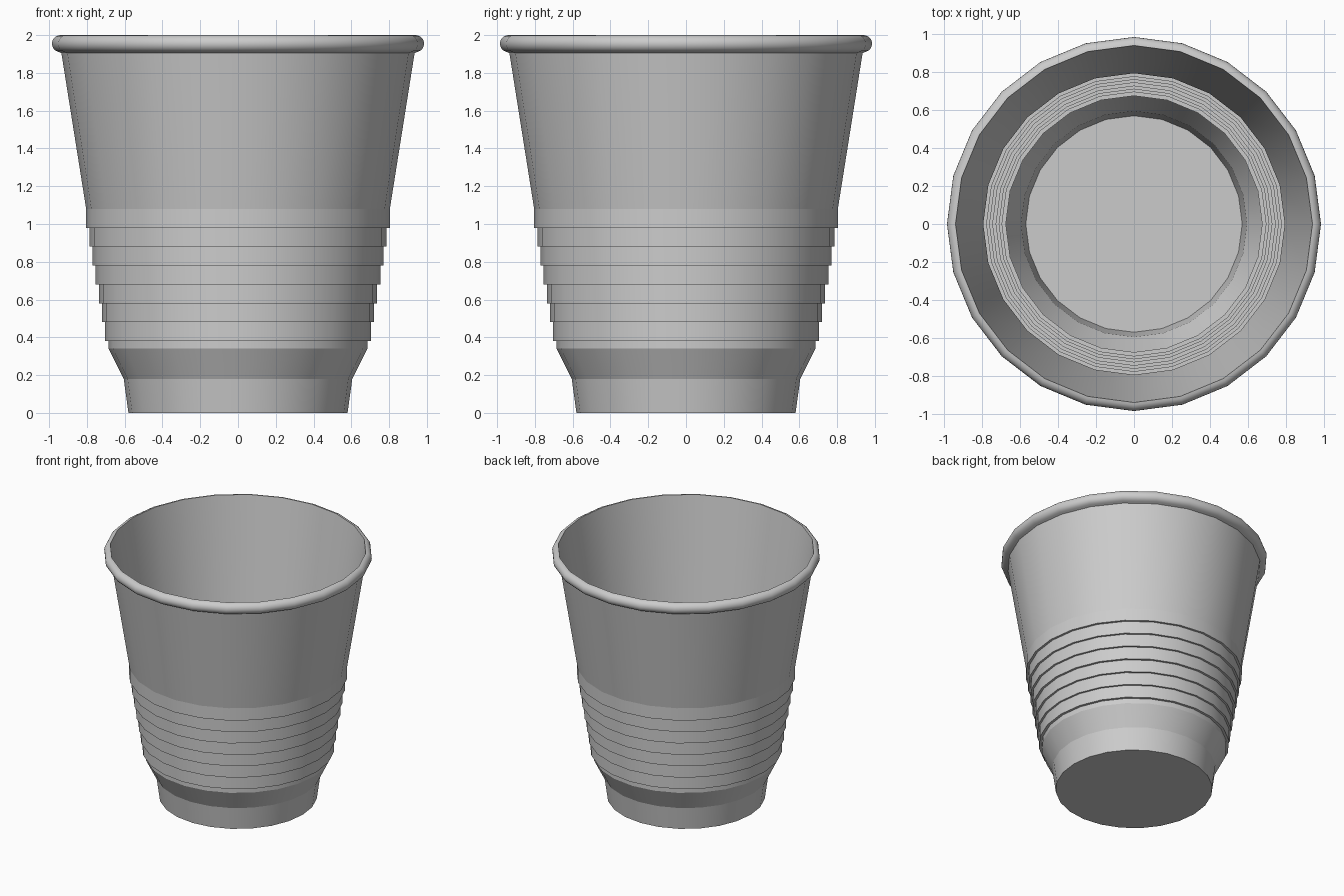
import bpy, bmesh
from math import sin, cos, pi

if "Cube" in bpy.data.objects:
    bpy.data.objects.remove(bpy.data.objects["Cube"])

SIDES = 24
WALL = 0.01

# Outer wall profile (radius, height), from foot to top of the grip rings
outer = [(0.58, 0.0), (0.605, 0.18), (0.685, 0.34)]
radii = [0.685, 0.705, 0.72, 0.736, 0.754, 0.77, 0.786, 0.804]
for i in range(7):
    z = 0.38 + 0.1 * i
    outer += [(radii[i], z), (radii[i + 1], z)]
outer += [(0.804, 1.08), (0.935, 1.91)]

# Inner wall follows the outer one
inner = [(r - WALL, z) for r, z in outer[1:-1]]
inner = [(0.57, WALL)] + inner

# Rolled rim, rounded outwards
rim = [(0.94 + 0.045 * cos(a), 1.955 + 0.045 * sin(a))
       for a in [-pi / 2 + pi * i / 10 for i in range(11)]]
profile = outer[:-1] + [(0.935, 1.905)] + rim[1:] + inner[::-1]
rim_start = len(outer)
rim_end = rim_start + len(rim) - 2

# Lathe the profile
bm = bmesh.new()
rings = []
for r, z in profile:
    rings.append([bm.verts.new((r * cos(2 * pi * k / SIDES),
                                r * sin(2 * pi * k / SIDES), z))
                  for k in range(SIDES)])
for a, b in zip(rings, rings[1:]):
    for k in range(SIDES):
        n = (k + 1) % SIDES
        bm.faces.new((a[k], a[n], b[n], b[k])).smooth = True

# Underside and inside floor
bm.faces.new(rings[0][::-1])
bm.faces.new(rings[-1])

# Crisp horizontal creases everywhere except on the rounded rim
for i, ring in enumerate(rings):
    if rim_start <= i < rim_end:
        continue
    for k in range(SIDES):
        e = bm.edges.get((ring[k], ring[(k + 1) % SIDES]))
        e.smooth = False

bmesh.ops.recalc_face_normals(bm, faces=bm.faces[:])
mesh = bpy.data.meshes.new("cup")
bm.to_mesh(mesh)
bm.free()
cup = bpy.data.objects.new("cup", mesh)
bpy.context.collection.objects.link(cup)
